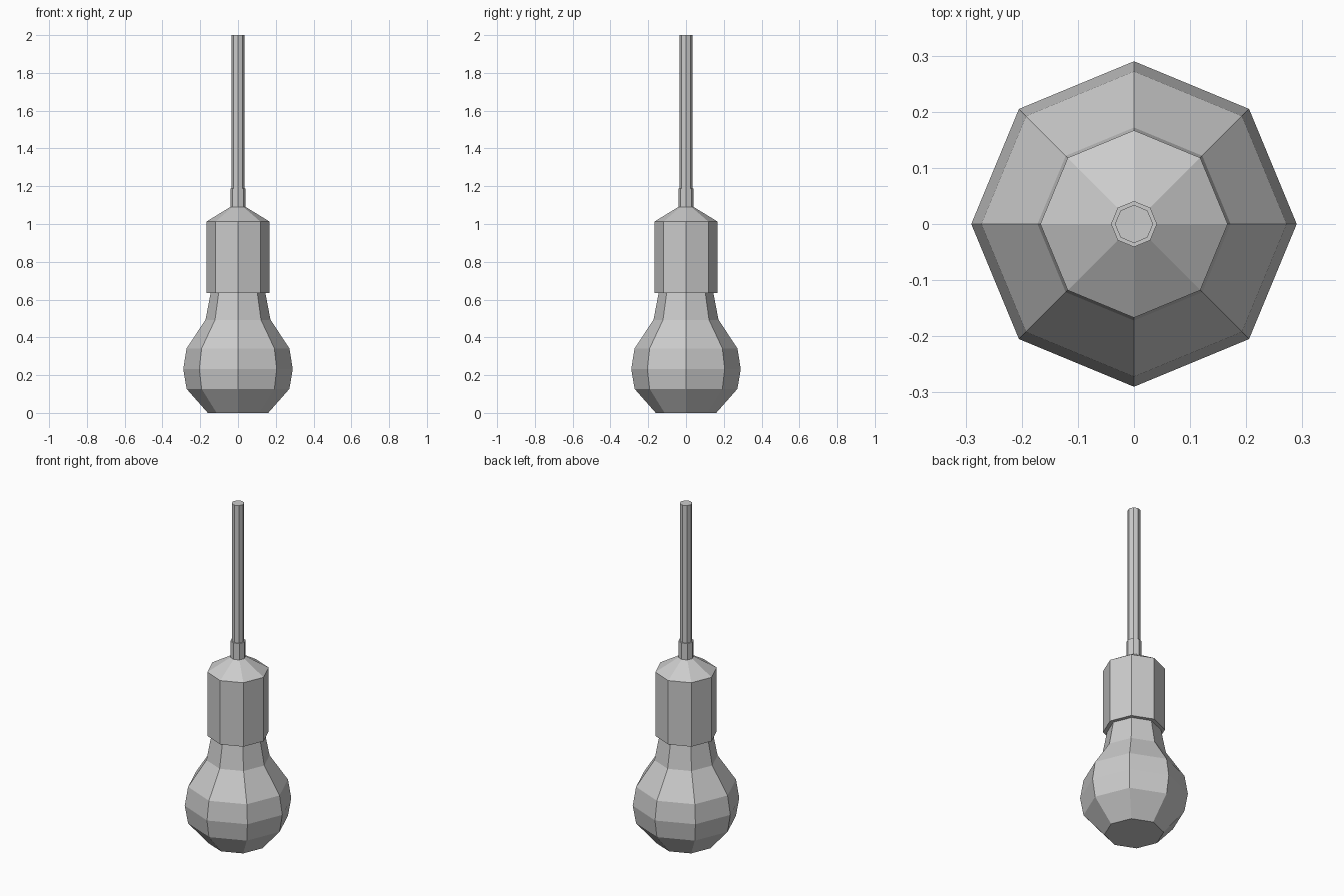
import bpy, bmesh
from math import cos, sin, tau

if "Cube" in bpy.data.objects:
    bpy.data.objects.remove(bpy.data.objects["Cube"])

SIDES = 8


def lathe(name, profile):
    """Turn a (radius, height) profile into a capped, flat-faced octagonal solid."""
    bm = bmesh.new()
    rings = [[bm.verts.new((r * cos(tau * i / SIDES), r * sin(tau * i / SIDES), z))
              for i in range(SIDES)] for r, z in profile]
    for low, high in zip(rings, rings[1:]):
        for i in range(SIDES):
            j = (i + 1) % SIDES
            bm.faces.new((low[i], low[j], high[j], high[i]))
    bm.faces.new(rings[0][::-1])
    bm.faces.new(rings[-1])
    bmesh.ops.recalc_face_normals(bm, faces=bm.faces)
    mesh = bpy.data.meshes.new(name)
    bm.to_mesh(mesh)
    bm.free()
    obj = bpy.data.objects.new(name, mesh)
    bpy.context.collection.objects.link(obj)
    return obj


# Glass bulb with flat bottom and narrowing neck
lathe("bulb", [(0.16, 0.0), (0.272, 0.127), (0.29, 0.232), (0.272, 0.342),
               (0.172, 0.493), (0.144, 0.64)])

# Socket with sloped shoulder
lathe("socket", [(0.167, 0.635), (0.167, 1.013), (0.041, 1.09)])

# Cord grip
lathe("cord_grip", [(0.041, 1.085), (0.041, 1.187)])

# Hanging cord
lathe("cord", [(0.034, 1.18), (0.034, 2.0)])
